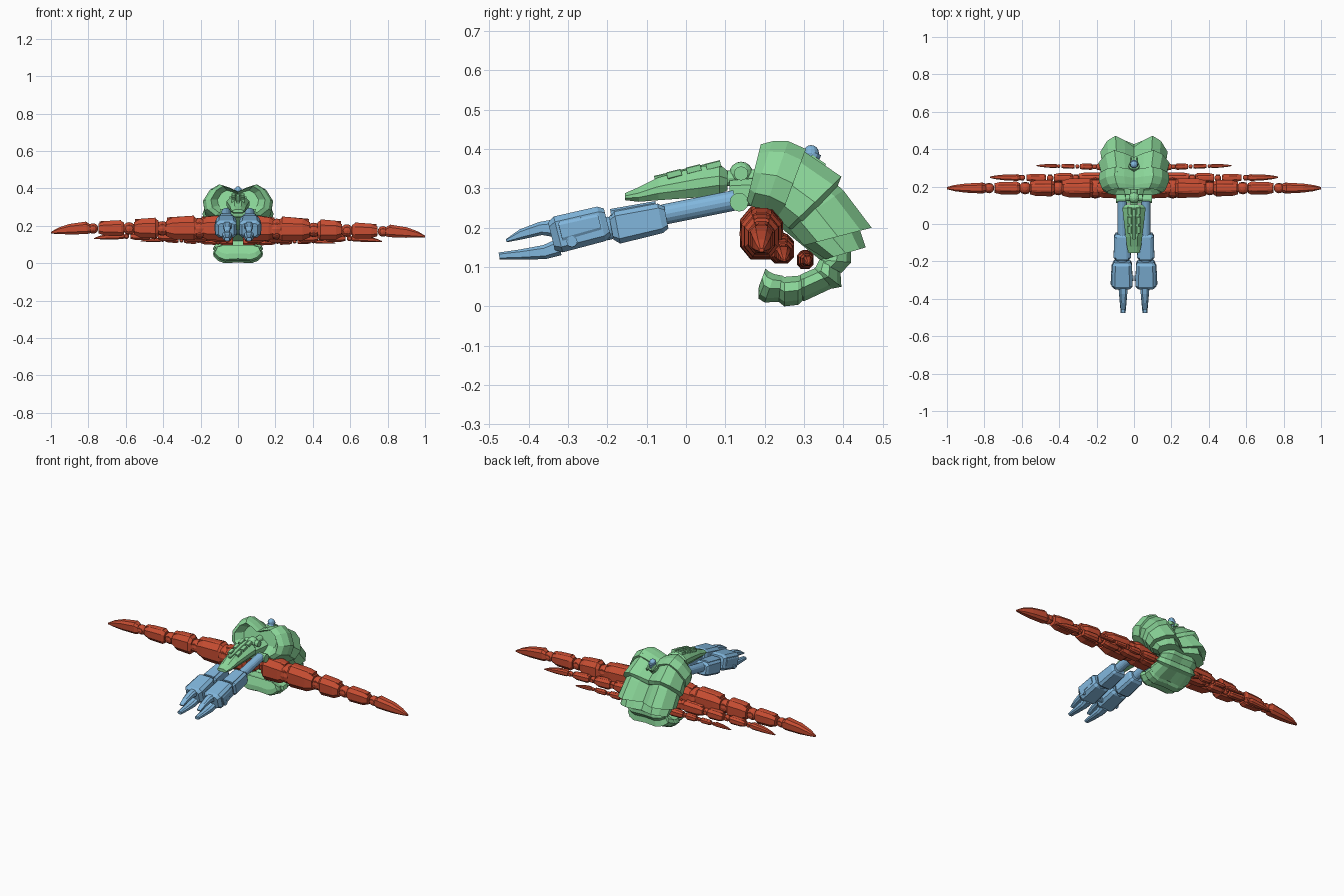
import bpy, bmesh, math
from mathutils import Vector, Matrix

if "Cube" in bpy.data.objects:
    bpy.data.objects.remove(bpy.data.objects["Cube"])


def material(name, col):
    m = bpy.data.materials.new(name)
    m.diffuse_color = (*col, 1)
    m.use_nodes = True
    m.node_tree.nodes["Principled BSDF"].inputs["Base Color"].default_value = m.diffuse_color
    return m


GREEN = material("soft green", (0.26, 0.68, 0.32))
RED = material("brick red", (0.58, 0.075, 0.032))
BLUE = material("sky blue", (0.22, 0.47, 0.72))


def finish(name, bm, mat):
    bmesh.ops.recalc_face_normals(bm, faces=bm.faces)
    me = bpy.data.meshes.new(name)
    bm.to_mesh(me)
    bm.free()
    me.materials.append(mat)
    ob = bpy.data.objects.new(name, me)
    bpy.context.collection.objects.link(ob)
    return ob


def skin(name, rings, mat):
    """Join equal rings of points with quads and cap both ends."""
    bm = bmesh.new()
    vs = [[bm.verts.new(p) for p in r] for r in rings]
    n = len(vs[0])
    for a, b in zip(vs, vs[1:]):
        for i in range(n):
            bm.faces.new((a[i], a[(i + 1) % n], b[(i + 1) % n], b[i]))
    bm.faces.new(vs[0])
    bm.faces.new(vs[-1])
    return finish(name, bm, mat)


def beam(name, stations, mat, chamfer=0.45):
    """Chamfered box along a path; station = (centre, half width, half height)."""
    axis = (Vector(stations[-1][0]) - Vector(stations[0][0])).normalized()
    side = axis.cross(Vector((0, 0, 1))).normalized()
    up = side.cross(axis)
    c = 1 - chamfer
    oct8 = [(1, c), (c, 1), (-c, 1), (-1, c), (-1, -c), (-c, -1), (c, -1), (1, -c)]
    rings = [[Vector(p) + side * (u * w) + up * (v * h) for u, v in oct8]
             for p, w, h in stations]
    return skin(name, rings, mat)


def ball(name, p, r, mat):
    bm = bmesh.new()
    bmesh.ops.create_uvsphere(bm, u_segments=12, v_segments=8, radius=r)
    bmesh.ops.translate(bm, vec=p, verts=bm.verts)
    return finish(name, bm, mat)


def rod(name, a, b, r, mat, sides=12):
    a, b = Vector(a), Vector(b)
    bm = bmesh.new()
    rot = (b - a).to_track_quat('Z', 'Y').to_matrix().to_4x4()
    bmesh.ops.create_cone(bm, cap_ends=True, segments=sides, radius1=r, radius2=r,
                          depth=(b - a).length, matrix=Matrix.Translation((a + b) / 2) @ rot)
    return finish(name, bm, mat)


def shell(name, sections, notch):
    """Body plate; section = (outer y,z), (inner y,z), half width."""
    half = [(0, 1 - notch), (0.28, 1 - notch * 0.4), (0.55, 1), (0.8, 0.84),
            (1, 0.5), (0.95, 0.2), (0.7, 0)]
    prof = half + [(-u, t) for u, t in reversed(half[1:])]
    rings = []
    for o, i, w in sections:
        o, i = Vector((0, *o)), Vector((0, *i))
        rings.append([i.lerp(o, t) + Vector((u * w, 0, 0)) for u, t in prof])
    return skin(name, rings, GREEN)


# Overlapping back plates
shell("front_back_plate", [((.225, .39), (.20, .29), .11), ((.19, .412), (.155, .27), .145),
      ((.22, .42), (.165, .255), .172), ((.26, .42), (.20, .245), .188),
      ((.305, .40), (.24, .225), .185)], .22)
shell("middle_back_plate", [((.28, .408), (.20, .25), .165), ((.395, .33), (.26, .20), .19),
      ((.383, .30), (.28, .19), .165)], .28)
shell("rear_back_plate", [((.36, .33), (.24, .22), .16), ((.40, .295), (.26, .20), .172),
      ((.472, .20), (.30, .155), .18), ((.415, .195), (.30, .155), .14)], .35)
shell("lower_back_plate", [((.40, .25), (.28, .18), .14), ((.44, .20), (.30, .155), .155),
      ((.457, .15), (.355, .12), .155)], .3)
shell("belly_core", [((.27, .38), (.17, .27), .10), ((.36, .28), (.235, .205), .12),
      ((.40, .13), (.345, .115), .10)], .1)

# Curled tail segments
tail = [[((.42, .14), (.35, .125), .11), ((.42, .112), (.345, .118), .125),
         ((.395, .085), (.34, .115), .12)],
        [((.392, .10), (.34, .12), .115), ((.395, .05), (.33, .10), .135),
         ((.37, .045), (.325, .095), .12)],
        [((.39, .055), (.335, .10), .12), ((.30, .013), (.30, .085), .135),
         ((.29, .02), (.29, .08), .12)],
        [((.305, .022), (.30, .08), .12), ((.285, .004), (.285, .078), .132),
         ((.25, .0), (.25, .075), .132), ((.235, .012), (.24, .078), .12)],
        [((.245, .012), (.245, .078), .12), ((.20, .01), (.225, .082), .13),
         ((.184, .02), (.212, .088), .125), ((.185, .05), (.202, .096), .115)]]
for k, secs in enumerate(tail):
    shell(f"tail_segment_{k + 1}", secs, .06)

# Turret on the back
rod("turret_ring", (0, .312, .36), (0, .325, .392), .02, BLUE)
ball("turret_ball", (0, .318, .39), .02, BLUE)
rod("turret_mount", (0, .29, .33), (0, .315, .365), .03, GREEN, 8)
for s in (-1, 1):
    beam("turret_prong", [((s * .016, .315, .375), .007, .012),
                          ((s * .016, .352, .355), .006, .008)], GREEN)

# Neck and shoulder joint
ball("neck_ball", (0, .14, .338), .03, GREEN)
rod("neck_rod", (0, .09, .325), (0, .22, .33), .02, GREEN)
rod("neck_pin", (-.045, .14, .338), (.045, .14, .338), .018, GREEN)
rod("shoulder_bar", (-.095, .135, .265), (.095, .135, .265), .024, GREEN)
beam("shoulder_block", [((0, .11, .29), .04, .03), ((0, .22, .29), .06, .04)], GREEN)

# Long wedge head: stations are y, bottom z, top z, half width
head = [(.105, .295, .345, .045), (.085, .285, .362, .062), (.03, .277, .355, .056),
        (-.07, .27, .328, .044), (-.12, .266, .303, .038), (-.155, .27, .288, .03)]
skin("head", [[(u * w, y, lo + t * (hi - lo)) for u, t in
               [(.45, 1), (1, .6), (1, .3), (.7, 0), (-.7, 0), (-1, .3), (-1, .6), (-.45, 1)]]
              for y, lo, hi, w in head], GREEN)
for s in (-1, 1):
    for y, z in ((-.03, .338), (.02, .35), (.07, .36)):
        beam("head_vent", [((s * .024, y + .018, z + .003), .012, .009),
                           ((s * .024, y - .018, z - .006), .012, .009)], GREEN, .25)
beam("head_crest", [((0, .08, .36), .01, .009), ((0, -.08, .324), .008, .008)], GREEN, .3)

# Arms with pincers
for s in (-1, 1):
    x = s * .063
    rod("upper_arm", (x, .125, .27), (x, -.055, .234), .026, BLUE, 16)
    ball("elbow", (x, -.06, .232), .027, BLUE)
    beam("forearm", [((x, -.05, .226), .035, .028), ((x, -.065, .224), .043, .038),
                     ((x, -.175, .201), .046, .042), ((x, -.19, .199), .036, .03)], BLUE, .3)
    beam("forearm_plate", [((x, -.075, .252), .03, .016), ((x, -.19, .23), .034, .018)], BLUE, .3)
    ball("wrist", (x, -.2, .198), .03, BLUE)
    beam("hand", [((x, -.20, .214), .044, .036), ((x, -.215, .21), .052, .045),
                  ((x, -.325, .183), .056, .047), ((x, -.342, .178), .042, .036)], BLUE, .3)
    rod("hand_pin", (x - .06, -.29, .165), (x + .06, -.29, .165), .014, BLUE)
    beam("hand_side_plate", [((x + s * .045, -.22, .215), .012, .02),
                             ((x + s * .05, -.32, .19), .012, .024)], BLUE, .3)
    xc = s * .058
    beam("upper_claw", [((xc, -.33, .198), .024, .024), ((xc, -.37, .198), .022, .017),
                        ((xc, -.42, .183), .017, .013), ((xc, -.457, .167), .012, .004)], BLUE)
    beam("lower_claw", [((xc, -.32, .152), .026, .022), ((xc, -.36, .138), .023, .018),
                        ((xc, -.42, .132), .018, .013), ((xc, -.475, .128), .013, .009)], BLUE)

# Three pairs of segmented legs: y, z at root, length, half width, half height, droop
LEGS = {"front": (.192, .187, 1.0, .058, .07, .012),
        "middle": (.24, .148, .77, .036, .038, .012),
        "rear": (.302, .118, .52, .022, .024, -.002)}
SPANS = [(.05, .2, 1.0), (.215, .385, .95), (.425, .555, .8), (.61, .745, .62)]
for label, (y, z, length, w, h, droop) in LEGS.items():
    for s in (-1, 1):
        def at(f, dz=0, dy=0):
            x = s * f * length
            return (x, y + dy + .01 * f * (label != "front"), z - droop * f - .01 * x + dz)
        for a, b, k in SPANS:
            e = (b - a) * .12
            beam(f"{label}_leg_segment", [
                (at(a), w * k * .72, h * k * .72), (at(a + e), w * k * .95, h * k * .95),
                (at(b - 2 * e), w * k * .92, h * k * .88), (at(b), w * k * .72, h * k * .6)],
                RED, .5)
            # raised ridge on top of each segment
            beam(f"{label}_leg_ridge", [(at(a + e, h * k * .82), w * k * .45, h * k * .2),
                                        (at(b - e * .3, h * k * .72), w * k * .4, h * k * .16)],
                 RED, .4)
        for f, k in ((.207, .8), (.405, .55), (.582, .48), (.775, .4)):
            ball(f"{label}_leg_joint", at(f), h * k, RED)
            p, q = Vector(at(f, 0, -w * k * 1.05)), Vector(at(f, 0, w * k * 1.05))
            rod(f"{label}_leg_pin", p, q, h * k * .6, RED, 8)
        # pointed foot
        beam(f"{label}_foot", [(at(.79), w * .36, h * .34), (at(.81, h * .05), w * .5, h * .48),
                               (at(.9, -h * .05), w * .42, h * .4),
                               (at(.96, -h * .18), w * .28, h * .24),
                               (at(1, -h * .32), w * .1, h * .06)], RED)
